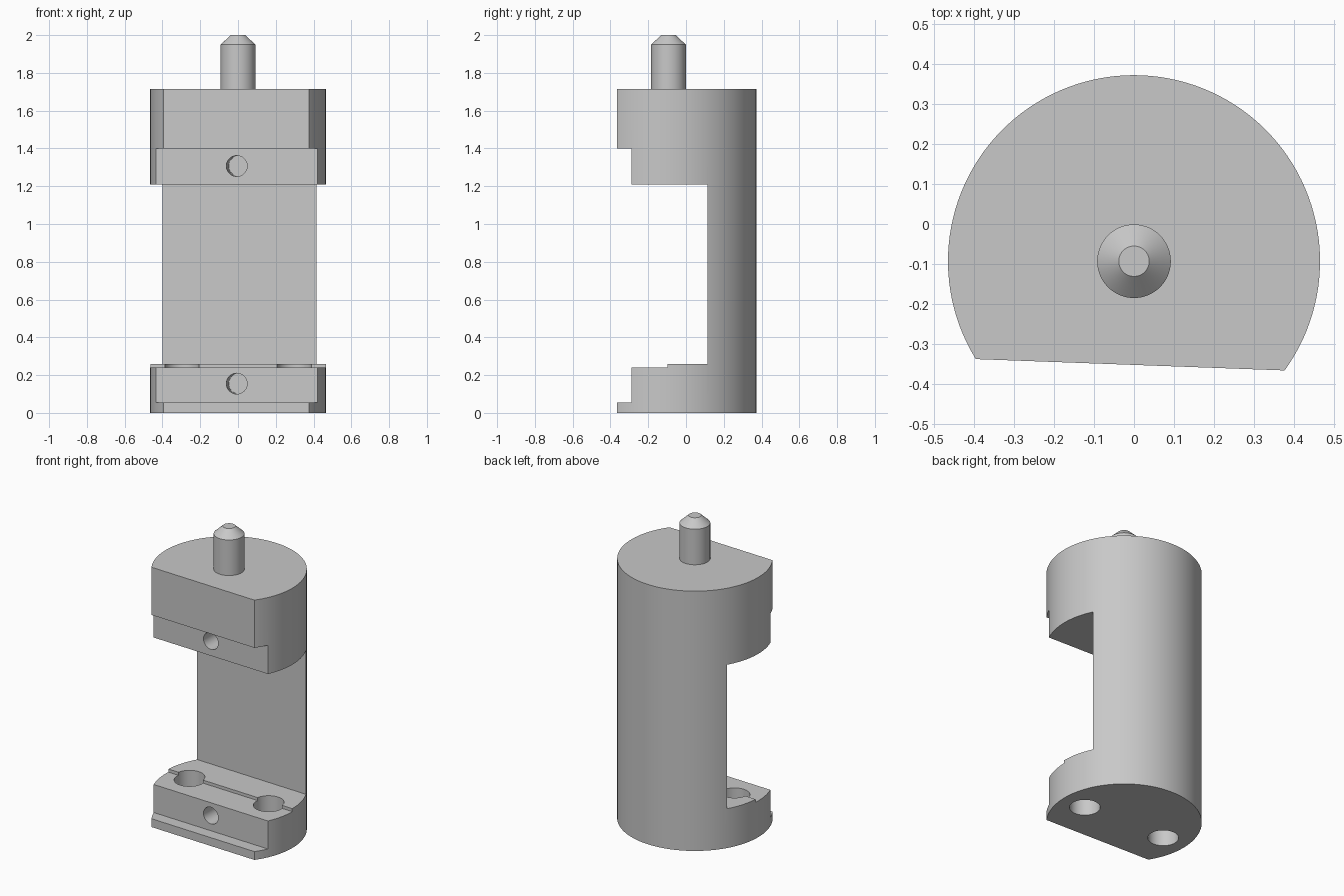
import bpy, math
from mathutils import Matrix

if "Cube" in bpy.data.objects:
    bpy.data.objects.remove(bpy.data.objects["Cube"])

R = 0.465                                    # body radius
TOP = 1.715                                  # body height
FRAME = Matrix.Translation((0, -0.093, 0)) @ Matrix.Rotation(math.radians(-2.1), 4, 'Z')

grey = bpy.data.materials.new("plain grey")
grey.diffuse_color = (0.58, 0.58, 0.58, 1)
grey.use_nodes = True
grey.node_tree.nodes["Principled BSDF"].inputs["Base Color"].default_value = grey.diffuse_color


def cylinder(name, r1, r2, z0, z1, x=0, y=0, sides=64):
    bpy.ops.mesh.primitive_cone_add(vertices=sides, radius1=r1, radius2=r2, depth=z1 - z0,
                                    location=(x, y, (z0 + z1) / 2))
    ob = bpy.context.object
    ob.name = name
    ob.data.materials.append(grey)
    return ob


def box(y1, z0, z1):
    """Wide cutter from far in front back to y1."""
    bpy.ops.mesh.primitive_cube_add(size=1, location=(0, (y1 - 1) / 2, (z0 + z1) / 2))
    ob = bpy.context.object
    ob.scale = (2, y1 + 1, z1 - z0)
    return ob


def cut(target, cutter):
    cutter.hide_render = True
    mod = target.modifiers.new("cut", 'BOOLEAN')
    mod.operation = 'DIFFERENCE'
    mod.solver = 'EXACT'
    mod.object = cutter
    bpy.context.view_layer.objects.active = target
    bpy.ops.object.modifier_apply(modifier=mod.name)
    bpy.data.objects.remove(cutter)


def finish(ob):
    bpy.ops.object.select_all(action='DESELECT')
    ob.select_set(True)
    bpy.context.view_layer.objects.active = ob
    ob.matrix_world = FRAME @ ob.matrix_world
    bpy.ops.object.shade_smooth_by_angle(angle=math.radians(30))


# Round body with a flat front, stepped ledges and a deep open window
body = cylinder("holder_body", R, R, 0, TOP, sides=128)
for y1, z0, z1 in ((-0.259, -0.1, TOP + 0.1),    # flat front
                   (-0.181, 0.055, 1.40),        # shallow ledge step
                   (0.012, 0.24, 1.21),          # lower shelf
                   (0.223, 0.26, 1.21)):         # open window
    cut(body, box(y1, z0, z1))

# Blind screw holes in the front of each jaw
for z in (0.155, 1.307):
    hole = cylinder("hole_cutter", 0.055, 0.055, -0.5, 0.17, sides=48)
    hole.rotation_euler = (math.radians(-90), 0, 0)
    hole.location = (0, -0.165, z)
    cut(body, hole)

# Two vertical mounting holes through the foot
for x in (-0.297, 0.297):
    cut(body, cylinder("hole_cutter", 0.092, 0.092, -0.1, 0.4, x=x, sides=48))
finish(body)

# Locating pin with a chamfered tip
pin = cylinder("pin", 0.092, 0.092, TOP - 0.01, 1.95)
finish(pin)
tip = cylinder("pin_tip", 0.092, 0.038, 1.95, 2.0)
finish(tip)
